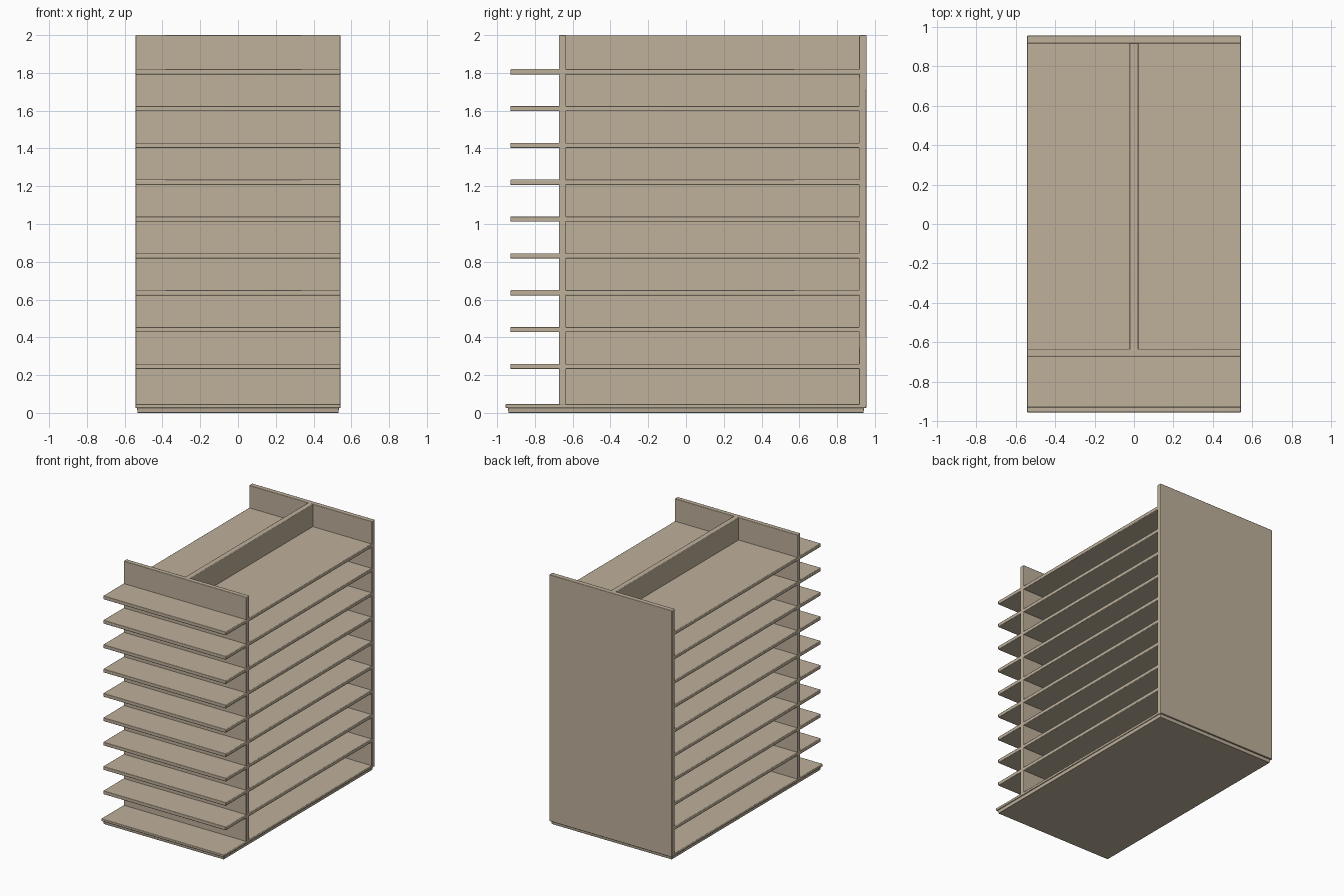
import bpy
import math

old = bpy.data.objects.get("Cube")
if old:
    bpy.data.objects.remove(old, do_unlink=True)

tan = bpy.data.materials.new("warm_tan")
tan.use_nodes = True
colour = (0.52, 0.44, 0.33, 1)
tan.diffuse_color = colour
bsdf = tan.node_tree.nodes["Principled BSDF"]
bsdf.inputs["Base Color"].default_value = colour
bsdf.inputs["Roughness"].default_value = 0.7


def board(name, x, y, z, bevel=0.004):
    """Softly rounded box spanning the given (min, max) ranges."""
    bpy.ops.mesh.primitive_cube_add(size=1)
    ob = bpy.context.object
    ob.name = name
    for v in ob.data.vertices:
        v.co = [r[0] if c < 0 else r[1] for c, r in zip(v.co, (x, y, z))]
    ob.data.materials.append(tan)
    mod = ob.modifiers.new("soft_edges", "BEVEL")
    mod.width = bevel
    mod.segments = 2
    bpy.ops.object.shade_smooth_by_angle(angle=math.radians(35))
    return ob


W = 0.543
FULL = (-W, W)

# Base plate on a slightly inset plinth that tapers downwards
board("base_plate", FULL, (-0.955, 0.955), (0.026, 0.046))
plinth = board("plinth", (-0.535, 0.535), (-0.943, 0.943), (0, 0.028), 0.002)
for v in plinth.data.vertices:
    if v.co.z < 0.01:
        v.co.x *= 0.993
        v.co.y *= 0.996

# Upright panels and the central spine between them
board("front_panel", FULL, (-0.672, -0.634), (0.04, 2))
board("back_panel", FULL, (0.915, 0.955), (0.03, 2))
board("central_spine", (-0.022, 0.022), (-0.65, 0.93), (0.04, 1.999))

# Evenly spaced shelves passing through the front panel
for i in range(9):
    top = 0.26 + i * 0.195
    board(f"shelf_{i + 1}", FULL, (-0.93, 0.925), (top - 0.028, top))
